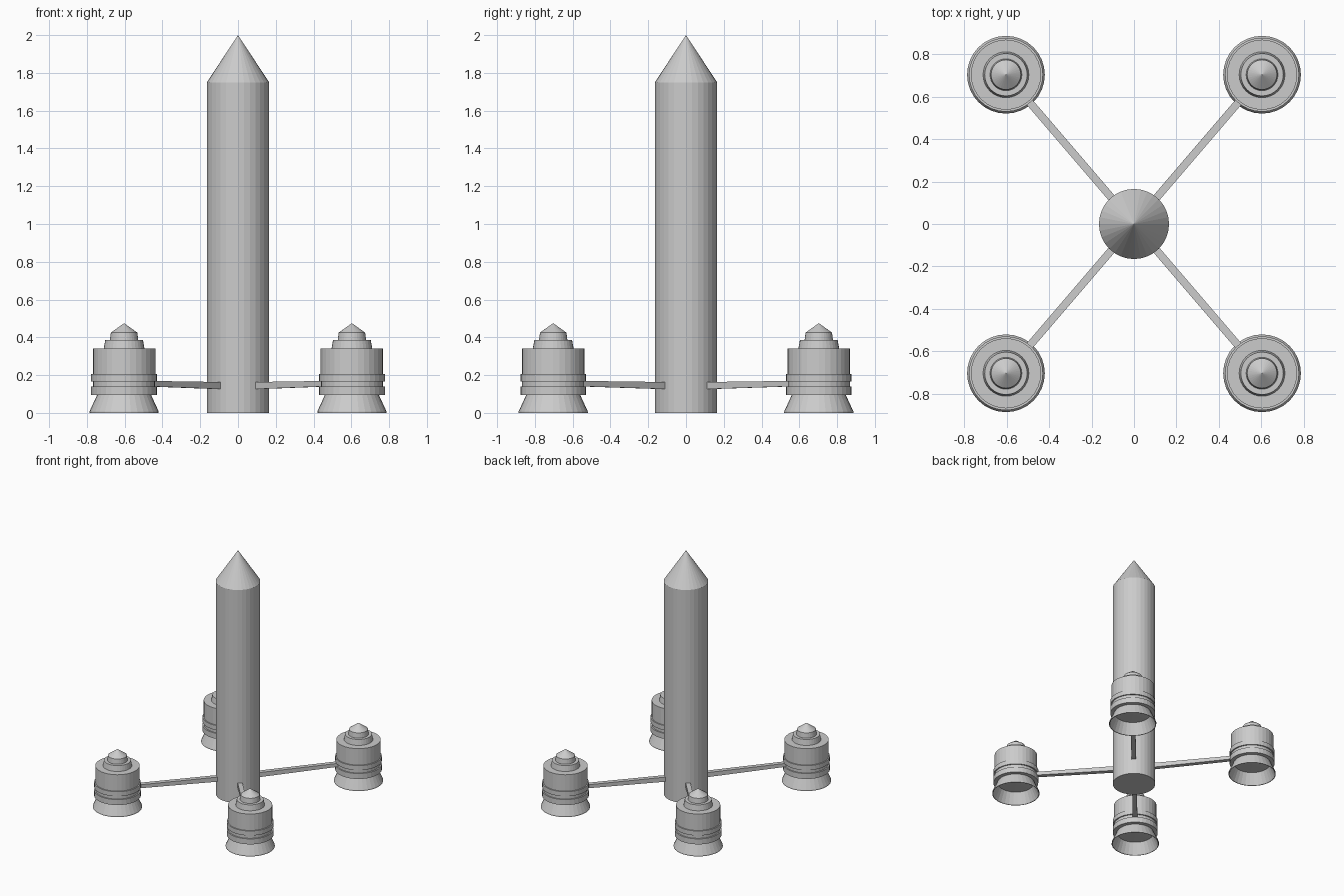
import bpy, bmesh, math
from mathutils import Vector

cube = bpy.data.objects.get("Cube")
if cube:
    bpy.data.objects.remove(cube, do_unlink=True)

grey = bpy.data.materials.new("plain grey")
grey.use_nodes = True
COLOUR = (0.6, 0.6, 0.6, 1)
grey.diffuse_color = COLOUR
grey.node_tree.nodes["Principled BSDF"].inputs["Base Color"].default_value = COLOUR


def finish(bm, name, location=(0, 0, 0)):
    bmesh.ops.remove_doubles(bm, verts=bm.verts, dist=1e-5)
    bmesh.ops.recalc_face_normals(bm, faces=bm.faces)
    mesh = bpy.data.meshes.new(name)
    bm.to_mesh(mesh)
    bm.free()
    mesh.materials.append(grey)
    obj = bpy.data.objects.new(name, mesh)
    obj.location = location
    bpy.context.collection.objects.link(obj)
    return obj


def lathe(name, profile, location=(0, 0, 0), sides=32):
    """Spin a (radius, height) profile around the z axis."""
    bm = bmesh.new()
    verts = [bm.verts.new((r, 0, z)) for r, z in profile]
    edges = [bm.edges.new(pair) for pair in zip(verts, verts[1:])]
    bmesh.ops.spin(bm, geom=verts + edges, cent=(0, 0, 0), axis=(0, 0, 1),
                   angle=math.tau, steps=sides, use_merge=True)
    return finish(bm, name, location)


def strut(name, direction):
    """Tapered bar running from the hull out to a booster."""
    out = Vector(direction).normalized()
    side = Vector((-out.y, out.x, 0)) * 0.018
    bm = bmesh.new()
    bmesh.ops.create_cube(bm, size=2)
    for v in bm.verts:
        far, up = v.co.x > 0, v.co.z > 0
        reach = 0.8 if far else 0.12
        if far:
            z = 0.17 if up else 0.142
        else:
            z = 0.163 if up else 0.125
        v.co = out * reach + side * v.co.y + Vector((0, 0, z))
    return finish(bm, name)


# Main hull with its pointed nose
lathe("hull", [(0, 0), (0.165, 0), (0.165, 1.75), (0, 2)])

# Booster body: two bands, a drum and a stepped, pointed cap
BODY = [(0, 0.09), (0.174, 0.095), (0.174, 0.14), (0.164, 0.14),
        (0.164, 0.167), (0.174, 0.167), (0.174, 0.205), (0.165, 0.205),
        (0.165, 0.34), (0.108, 0.34), (0.1, 0.385), (0.075, 0.385),
        (0.07, 0.425), (0, 0.475)]
# Thin, open exhaust skirt
SKIRT = [(0.143, 0.095), (0.183, 0.008), (0.183, 0), (0.178, 0),
         (0.138, 0.095)]

for front, y in (("front", -0.703), ("rear", 0.703)):
    for side, x in (("right", -0.603), ("left", 0.603)):
        tag = f"{front}_{side}"
        lathe(f"booster_{tag}", BODY, (x, y, 0))
        lathe(f"exhaust_skirt_{tag}", SKIRT, (x, y, 0))
        strut(f"strut_{tag}", (x, y, 0))
